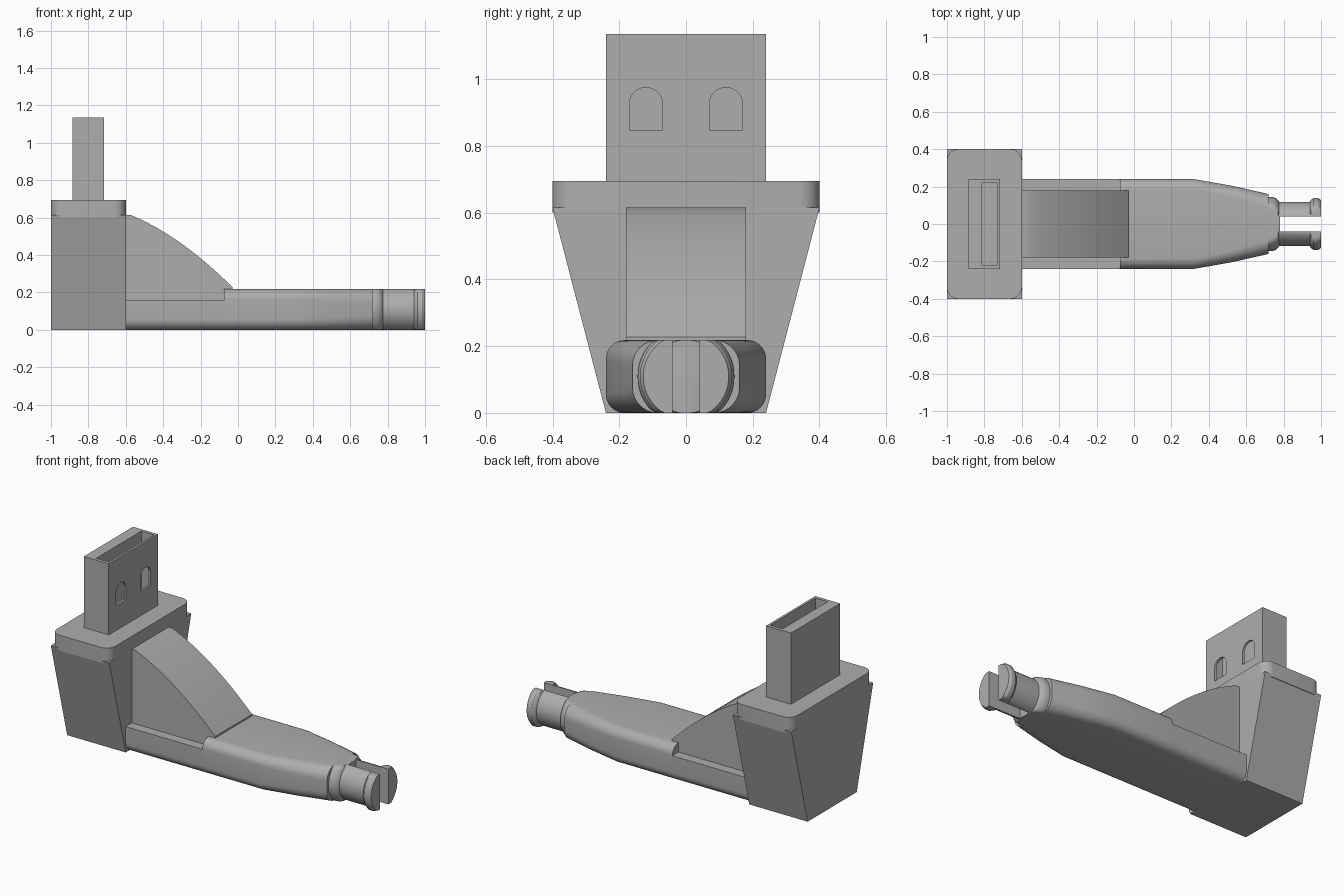
import bpy, bmesh, math

cube = bpy.data.objects.get("Cube")
if cube:
    bpy.data.objects.remove(cube, do_unlink=True)

GREY = (0.42, 0.42, 0.42, 1)
mat = bpy.data.materials.new("plain grey")
mat.use_nodes = True
mat.diffuse_color = GREY
mat.node_tree.nodes["Principled BSDF"].inputs["Base Color"].default_value = GREY

ARM_TOP = 0.218
MID = ARM_TOP / 2


def loft(name, rings, smooth=True):
    """Skin a list of equal-length point rings and cap both ends."""
    bm = bmesh.new()
    rows = [[bm.verts.new(p) for p in ring] for ring in rings]
    n = len(rows[0])
    for a, b in zip(rows, rows[1:]):
        for i in range(n):
            j = (i + 1) % n
            bm.faces.new((a[i], a[j], b[j], b[i]))
    bm.faces.new(rows[0])
    bm.faces.new(rows[-1])
    bmesh.ops.remove_doubles(bm, verts=bm.verts, dist=0.0001)
    bmesh.ops.recalc_face_normals(bm, faces=bm.faces)
    mesh = bpy.data.meshes.new(name)
    bm.to_mesh(mesh)
    bm.free()
    mesh.materials.append(mat)
    ob = bpy.data.objects.new(name, mesh)
    bpy.context.collection.objects.link(ob)
    if smooth:
        bpy.ops.object.select_all(action='DESELECT')
        ob.select_set(True)
        bpy.context.view_layer.objects.active = ob
        bpy.ops.object.shade_smooth_by_angle(angle=math.radians(30))
    return ob


def rounded(hw, hh, r, steps=8):
    """Rounded rectangle outline about the origin."""
    pts = []
    for k, (sx, sy) in enumerate(((1, 1), (-1, 1), (-1, -1), (1, -1))):
        for i in range(steps + 1):
            a = math.pi / 2 * (k + i / steps)
            pts.append((sx * (hw - r) + r * math.cos(a), sy * (hh - r) + r * math.sin(a)))
    return pts


def box(name, x0, x1, y0, y1, z0, z1):
    return loft(name, [[(x0, y0, z), (x1, y0, z), (x1, y1, z), (x0, y1, z)] for z in (z0, z1)], False)


def cut(target, cutter):
    cutter.hide_render = True
    mod = target.modifiers.new("cut", 'BOOLEAN')
    mod.operation = 'DIFFERENCE'
    mod.solver = 'EXACT'
    mod.object = cutter
    bpy.ops.object.select_all(action='DESELECT')
    target.select_set(True)
    bpy.context.view_layer.objects.active = target
    bpy.ops.object.modifier_apply(modifier=mod.name)
    bpy.data.objects.remove(cutter, do_unlink=True)


# Tapered housing block and the rounded cap on it
loft("housing_block", [[(x, -0.24, 0), (x, 0.24, 0), (x, 0.4, 0.615), (x, -0.4, 0.615)]
                       for x in (-1, -0.6)], False)
loft("housing_cap", [[(x - 0.8, y, z) for x, y in rounded(0.2, 0.4, 0.06)] for z in (0.6, 0.695)])

# Hollow plug shell with two arched windows
plug = box("plug_shell", -0.886, -0.716, -0.24, 0.24, 0.69, 1.135)
cut(plug, box("cavity_cutter", -0.815, -0.73, -0.22, 0.22, 0.705, 1.2))
for s in (-1, 1):
    arch = [(-0.05, 0.848), (0.05, 0.848)]
    arch += [(0.05 * math.cos(math.pi * i / 12), 0.925 + 0.05 * math.sin(math.pi * i / 12))
             for i in range(13)]
    cut(plug, loft("window_cutter", [[(x, s * 0.12 + y, z) for y, z in arch]
                                     for x in (-0.76, -0.7)], False))

# Curved support ramp between the housing and the arm
curve = [(-0.62, 0.1), (-0.62, 0.615), (-0.575, 0.615)]
for i in range(1, 13):
    t = i / 12
    curve.append((-0.575 + 0.545 * t, 0.615 - 0.387 * t + 0.16 * t * (1 - t)))
curve.append((-0.03, 0.1))
loft("support_ramp", [[(x, y, z) for x, z in curve] for y in (-0.18, 0.18)])


# Arm: low rail behind, full-height tapered grip in front
def arm_ring(x, hw, r, top=ARM_TOP):
    return [(x, y, min(z + MID, top)) for y, z in rounded(hw, MID, r)]


loft("arm_rail", [arm_ring(x, 0.24, 0.056, 0.16) for x in (-0.62, -0.07)])
loft("arm_grip", [arm_ring(-0.075, 0.24, 0.056), arm_ring(0.32, 0.24, 0.056),
                  arm_ring(0.52, 0.205, 0.065), arm_ring(0.72, 0.16, 0.075)])


# Round tip: collar, then two split prongs with a flanged end
def disc(x, r):
    return [(x, r * math.cos(a), min(max(MID + r * math.sin(a), 0), ARM_TOP))
            for a in (math.tau * i / 48 for i in range(48))]


loft("tip_collar", [disc(0.70, 0.145), disc(0.735, 0.145), disc(0.755, 0.14),
                    disc(0.77, 0.128), disc(0.78, 0.11)])


def half_disc(x, r, s):
    end = math.acos(0.04 / r)
    return [(x, s * r * math.cos(a), min(max(MID + r * math.sin(a), 0), ARM_TOP))
            for a in (end * (i / 12 - 1) for i in range(25))]


PRONG = [(0.76, 0.118), (0.94, 0.118), (0.945, 0.128), (0.96, 0.138), (0.985, 0.138), (1.0, 0.128)]
for side, s in (("left", 1), ("right", -1)):
    loft("prong_" + side, [half_disc(x, r, s) for x, r in PRONG])
